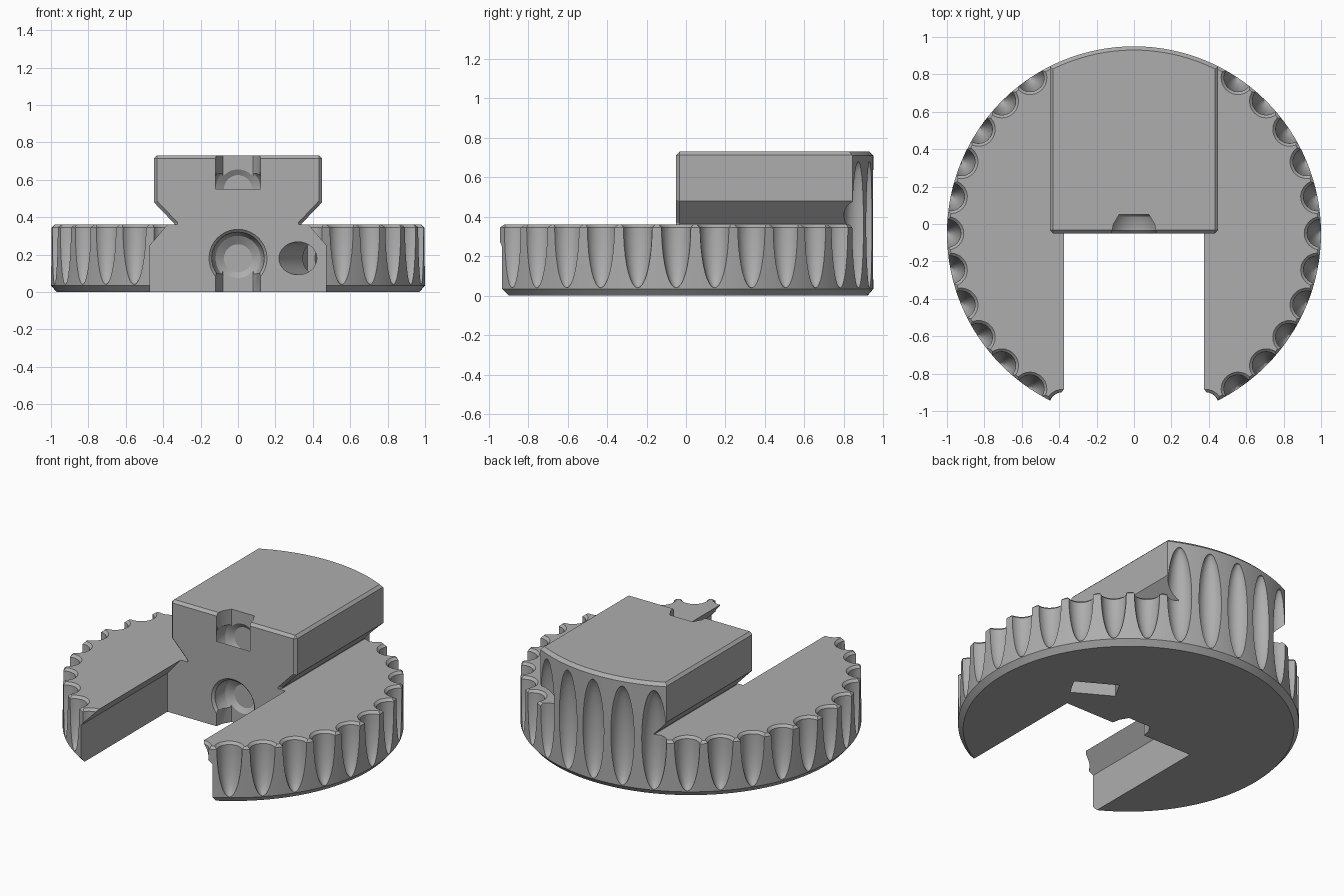
import bpy, bmesh, math
from mathutils import Matrix, Vector

cube = bpy.data.objects.get("Cube")
if cube:
    bpy.data.objects.remove(cube, do_unlink=True)

CY = -0.05          # axis of the wheel, also the plane of the front face
FLUTES = 32
TOP = 0.36          # top of the wheel
HEIGHT = 0.73       # top of the raised block

grey = bpy.data.materials.new("plain grey")
grey.use_nodes = True
grey.diffuse_color = (0.42, 0.42, 0.42, 1)
grey.node_tree.nodes["Principled BSDF"].inputs["Base Color"].default_value = (0.42, 0.42, 0.42, 1)


def make(name, bm):
    bmesh.ops.recalc_face_normals(bm, faces=bm.faces[:])
    mesh = bpy.data.meshes.new(name)
    bm.to_mesh(mesh)
    bm.free()
    mesh.materials.append(grey)
    obj = bpy.data.objects.new(name, mesh)
    bpy.context.collection.objects.link(obj)
    return obj


def prism(name, points, axis, start, end):
    """Extrude a closed outline along y or z."""
    bm = bmesh.new()
    to3d = (lambda a, b: (a, start, b)) if axis == "y" else (lambda a, b: (a, b, start))
    face = bm.faces.new([bm.verts.new(to3d(a, b)) for a, b in points])
    new = bmesh.ops.extrude_face_region(bm, geom=[face])["geom"]
    step = Vector((0, end - start, 0)) if axis == "y" else Vector((0, 0, end - start))
    bmesh.ops.translate(bm, vec=step, verts=[g for g in new if isinstance(g, bmesh.types.BMVert)])
    return make(name, bm)


def lathe(name, profile, matrix, sides):
    """Turn a radius/height profile about the local z axis into a closed solid."""
    bm = bmesh.new()
    rings = [[bm.verts.new(matrix @ Vector((r * math.cos(a), r * math.sin(a), h)))
              for a in (2 * math.pi * i / sides for i in range(sides))] for r, h in profile]
    for low, high in zip(rings, rings[1:]):
        for i in range(sides):
            j = (i + 1) % sides
            bm.faces.new((low[i], low[j], high[j], high[i]))
    bm.faces.new(rings[0])
    bm.faces.new(rings[-1])
    return make(name, bm)


def mirrored(half):
    return half + [(-x, v) for x, v in reversed(half)]


def apply(obj, mod):
    bpy.context.view_layer.objects.active = obj
    bpy.ops.object.modifier_apply(modifier=mod.name)


def boolean(obj, tool, operation="DIFFERENCE"):
    mod = obj.modifiers.new("cut", "BOOLEAN")
    mod.operation, mod.object, mod.solver = operation, tool, "EXACT"
    apply(obj, mod)
    bpy.data.objects.remove(tool, do_unlink=True)


centre = Matrix.Translation((0, CY, 0))

# Wheel with a dovetail slot open to the front
wheel = lathe("fluted_wheel", [(0.97, 0), (1, 0.035), (1, TOP - 0.015), (0.985, TOP)], centre, 128)
slot = prism("slot_cutter", mirrored([(0.47, -0.1), (0.47, 0.25), (0.375, TOP), (0.375, 0.5)]),
             "y", -1.3, CY)
boolean(wheel, slot)

# Raised dovetail block, rounded off at the back by the wheel outline
block = prism("dovetail_block", mirrored([(0.34, 0.3), (0.34, TOP + 0.005), (0.45, 0.48), (0.45, HEIGHT)]),
              "y", CY, 1.2)
bevel = block.modifiers.new("bevel", "BEVEL")
bevel.width, bevel.segments = 0.017, 1
bevel.limit_method, bevel.angle_limit = "ANGLE", math.radians(60)
apply(block, bevel)
outline = lathe("outline_cutter", [(1, 0), (1, HEIGHT - 0.02), (0.98, HEIGHT), (0.98, 0.9)], centre, 128)
boolean(block, outline, "INTERSECT")
boolean(wheel, block, "UNION")

# Tapered finger flutes around the rim
bm = bmesh.new()
for i in range(FLUTES):
    spot = centre @ Matrix.Rotation(2 * math.pi * i / FLUTES, 4, "Z") @ Matrix.Translation((1, 0, TOP))
    bmesh.ops.create_uvsphere(bm, u_segments=24, v_segments=18, radius=1,
                              matrix=spot @ Matrix.Diagonal((0.075, 0.075, 0.32, 1)))
boolean(wheel, make("flute_cutter", bm))

# Chamfer on the upper lip of each flute, except where the block rises
bm = bmesh.new()
for i in range(FLUTES):
    if not 6 <= i <= 10:
        spot = centre @ Matrix.Rotation(2 * math.pi * i / FLUTES, 4, "Z") @ Matrix.Translation((1, 0, TOP))
        bmesh.ops.create_cone(bm, cap_ends=True, segments=24, radius1=0.07, radius2=0.095,
                              depth=0.025, matrix=spot @ Matrix.Translation((0, 0, -0.0075)))
boolean(wheel, make("lip_cutter", bm))

# Two round sockets in the front face, each opening into a vertical groove
groove = mirrored([(0.12, CY - 0.1), (0.12, CY), (0.11, 0.0), (0.08, 0.05)])
for z, low, high in ((0.18, -0.1, 0.18), (0.55, 0.55, 0.9)):
    facing = Matrix.Translation((0, CY, z)) @ Matrix.Rotation(-math.pi / 2, 4, "X")
    boolean(wheel, lathe("socket_cutter", [(0.155, -0.1), (0.155, 0), (0.14, 0.015), (0.137, 0.05),
                                           (0.12, 0.09), (0.075, 0.12)], facing, 40))
    boolean(wheel, prism("groove_cutter", groove, "z", low, high))

# Slanted bolt hole with a nut pocket from below
slant = Matrix.Translation((0.32, CY, 0.18)) @ Matrix.Rotation(math.radians(-30), 4, "Z")
boolean(wheel, lathe("bolt_cutter", [(0.088, -0.15), (0.088, 0.55)],
                     slant @ Matrix.Rotation(-math.pi / 2, 4, "X"), 32))
bm = bmesh.new()
bmesh.ops.create_cube(bm, size=1, matrix=slant @ Matrix.Translation((0, 0.27, -0.09))
                      @ Matrix.Diagonal((0.27, 0.13, 0.42, 1)))
boolean(wheel, make("nut_cutter", bm))

# Smooth curved walls, sharp edges
bpy.ops.object.select_all(action="DESELECT")
wheel.select_set(True)
bpy.context.view_layer.objects.active = wheel
bpy.ops.object.shade_smooth_by_angle(angle=math.radians(28))
